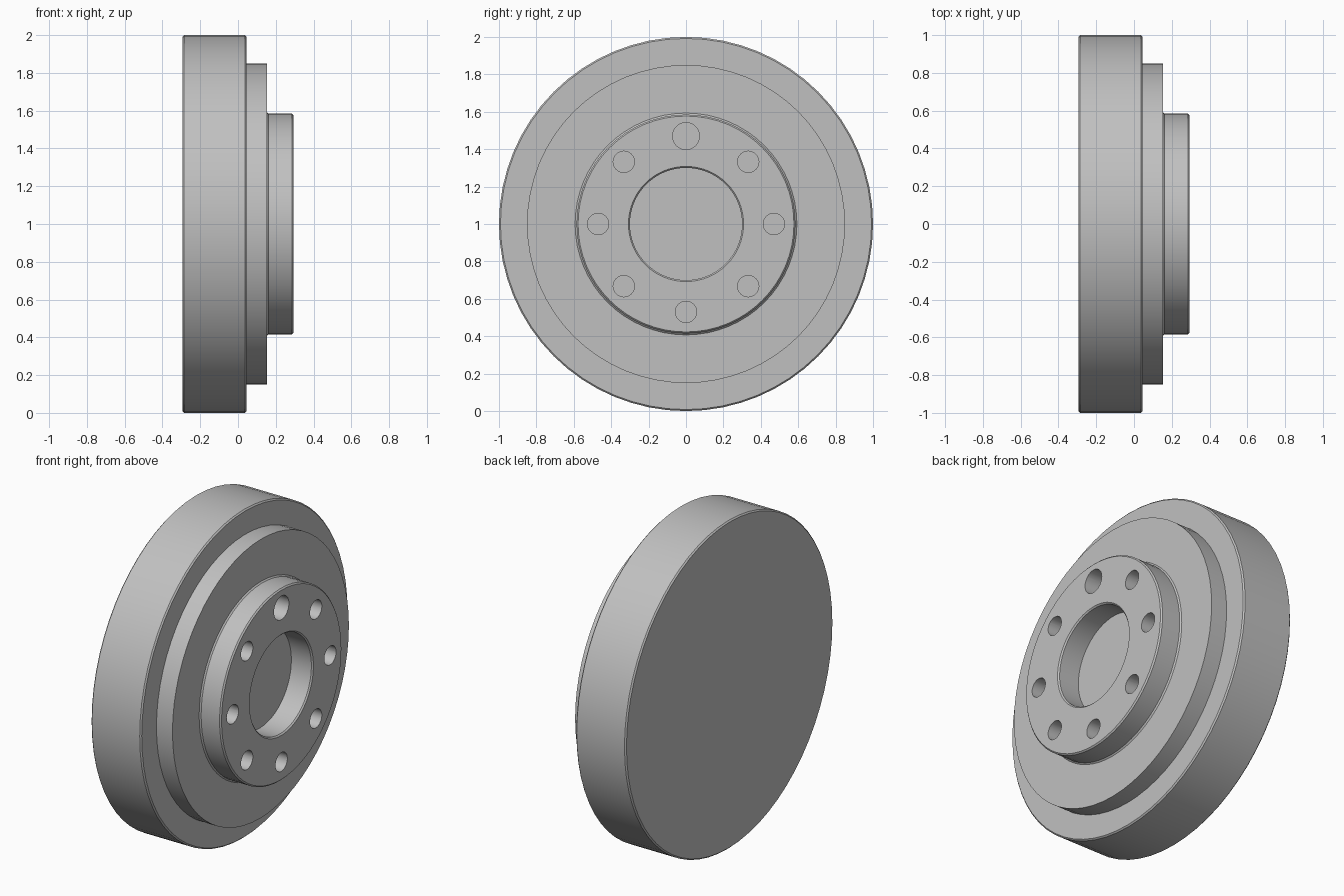
import bpy, bmesh, math
from mathutils import Matrix, Vector

if "Cube" in bpy.data.objects:
    bpy.data.objects.remove(bpy.data.objects["Cube"])

SIDES = 64
AXIS_Z = 1.0

grey = bpy.data.materials.new("machined grey")
grey.diffuse_color = (0.53, 0.53, 0.53, 1)
grey.use_nodes = True
grey.node_tree.nodes["Principled BSDF"].inputs["Base Color"].default_value = grey.diffuse_color


def finish(bm, name):
    bmesh.ops.recalc_face_normals(bm, faces=bm.faces)
    mesh = bpy.data.meshes.new(name)
    bm.to_mesh(mesh)
    bm.free()
    mesh.materials.append(grey)
    ob = bpy.data.objects.new(name, mesh)
    bpy.context.collection.objects.link(ob)
    return ob


def lathe(name, profile):
    """Spin (x, radius) points about the x axis; ends on the axis are welded."""
    bm = bmesh.new()
    vs = [bm.verts.new((x, 0, r)) for x, r in profile]
    es = [bm.edges.new(p) for p in zip(vs, vs[1:])]
    bmesh.ops.spin(bm, geom=vs + es, cent=(0, 0, 0), axis=(1, 0, 0),
                   angle=math.tau, steps=SIDES, use_merge=True)
    bmesh.ops.remove_doubles(bm, verts=bm.verts, dist=1e-5)
    ob = finish(bm, name)
    ob.location.z = AXIS_Z
    return ob


# stepped disc with a recessed hub
C = 0.008
X0, X1, X2, X3, FLOOR = -0.293, 0.045, 0.153, 0.293, 0.15
hub = lathe("flanged_hub", [
    (X0, 0), (X0, 1 - C), (X0 + C, 1), (X1 - C, 1), (X1, 1 - C),
    (X1, 0.85), (X2, 0.85),
    (X2, 0.593), (X2 + 0.008, 0.585), (X3 - C, 0.585), (X3, 0.585 - C),
    (X3, 0.308), (X3 - C, 0.3), (FLOOR, 0.3), (FLOOR, 0),
])

# ring of eight bolt holes, the top one larger
bm = bmesh.new()
for i in range(8):
    a = i * math.tau / 8
    r = 0.072 if i == 0 else 0.057
    pos = Vector((X3, 0.47 * math.sin(a), 0.47 * math.cos(a)))
    bmesh.ops.create_cone(
        bm, cap_ends=True, segments=32, radius1=r, radius2=r,
        depth=2 * (X3 - FLOOR),
        matrix=Matrix.Translation(pos) @ Matrix.Rotation(math.pi / 2, 4, 'Y'))
cutter = finish(bm, "bolt_hole_cutter")
cutter.location.z = AXIS_Z
cutter.hide_render = True

cut = hub.modifiers.new("bolt holes", 'BOOLEAN')
cut.operation = 'DIFFERENCE'
cut.solver = 'EXACT'
cut.object = cutter
bpy.context.view_layer.objects.active = hub
hub.select_set(True)
bpy.ops.object.modifier_apply(modifier=cut.name)
bpy.data.objects.remove(cutter)

bpy.ops.object.shade_smooth_by_angle(angle=math.radians(30))
